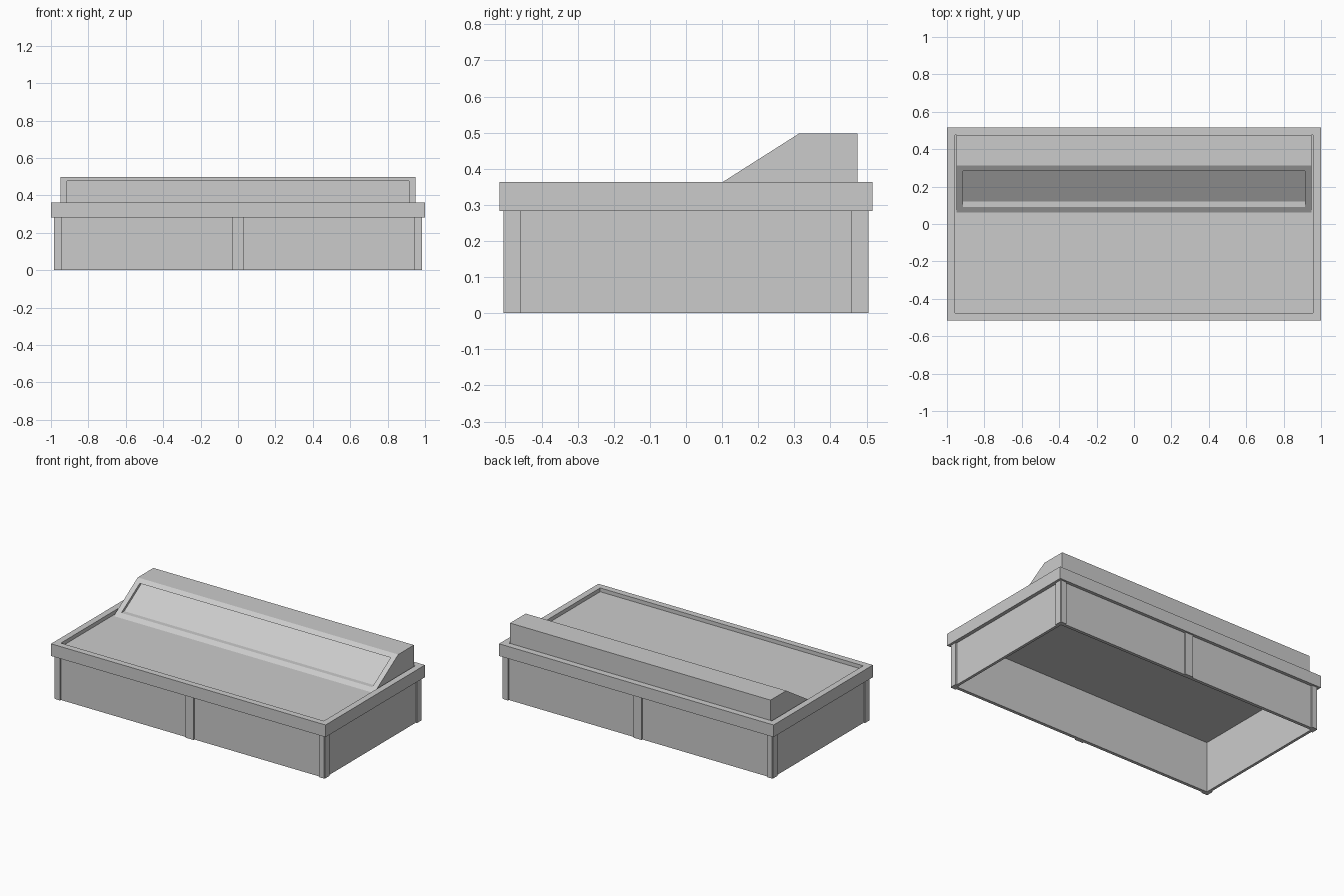
import bpy
import bmesh
from mathutils import Vector

cube = bpy.data.objects.get("Cube")
if cube:
    bpy.data.objects.remove(cube, do_unlink=True)

grey = bpy.data.materials.new("plain grey")
grey.use_nodes = True
colour = (0.6, 0.6, 0.6, 1)
grey.diffuse_color = colour
grey.node_tree.nodes["Principled BSDF"].inputs["Base Color"].default_value = colour


def finish(name, bm):
    bmesh.ops.recalc_face_normals(bm, faces=bm.faces[:])
    mesh = bpy.data.meshes.new(name)
    bm.to_mesh(mesh)
    bm.free()
    mesh.materials.append(grey)
    obj = bpy.data.objects.new(name, mesh)
    bpy.context.collection.objects.link(obj)
    return obj


def box(name, x0, x1, y0, y1, z0, z1):
    bm = bmesh.new()
    bmesh.ops.create_cube(bm, size=1)
    size = Vector((x1 - x0, y1 - y0, z1 - z0))
    middle = Vector((x0 + x1, y0 + y1, z0 + z1)) / 2
    for v in bm.verts:
        v.co = v.co * size + middle
    return finish(name, bm)


def frame(name, outer, inner, z0, z1):
    """Hollow rectangular frame, open above and below."""
    bm = bmesh.new()
    signs = [(-1, -1), (1, -1), (1, 1), (-1, 1)]
    rings = [[bm.verts.new((sx * w, sy * d, z)) for sx, sy in signs]
             for (w, d), z in ((outer, z0), (outer, z1), (inner, z1), (inner, z0))]
    for a, b in zip(rings, rings[1:] + rings[:1]):
        for i in range(4):
            j = (i + 1) % 4
            bm.faces.new((a[i], a[j], b[j], b[i]))
    return finish(name, bm)


RIM_BOTTOM, RIM_TOP, DECK = 0.283, 0.363, 0.338
INNER = (0.958, 0.475)

# Base walls, overhanging rim and the sunken deck
frame("base_walls", (0.976, 0.496), INNER, 0, RIM_BOTTOM)
frame("top_rim", (1, 0.517), INNER, RIM_BOTTOM, RIM_TOP)
box("deck", -INNER[0], INNER[0], -INNER[1], INNER[1], DECK - 0.005, DECK)

# Corner trim plates and centre battens
for sy, end in ((-1, "front"), (1, "back")):
    ys = sorted((sy * 0.49, sy * 0.505))
    box(end + "_centre_batten", -0.03, 0.03, *ys, 0, RIM_BOTTOM)
    for sx, side in ((-1, "right"), (1, "left")):
        box(f"{end}_{side}_corner_trim", *sorted((sx * 0.943, sx * 0.981)), *ys, 0, RIM_BOTTOM)
        box(f"{side}_{end}_corner_trim", *sorted((sx * 0.97, sx * 0.985)),
            *sorted((sy * 0.457, sy * 0.501)), 0, RIM_BOTTOM)

# Sloped console with a recessed panel
bm = bmesh.new()
profile = [(0.062, DECK), (0.312, 0.497), (0.475, 0.497), (0.475, DECK)]
end_face = bm.faces.new([bm.verts.new((-0.949, y, z)) for y, z in profile])
extruded = bmesh.ops.extrude_face_region(bm, geom=[end_face])["geom"]
bmesh.ops.translate(bm, vec=(1.898, 0, 0),
                    verts=[g for g in extruded if isinstance(g, bmesh.types.BMVert)])
bmesh.ops.recalc_face_normals(bm, faces=bm.faces[:])
slope = min(bm.faces, key=lambda f: f.normal.y - 0.1 * f.normal.z)
bmesh.ops.inset_region(bm, faces=[slope], thickness=0.035, use_even_offset=True)
panel = bmesh.ops.extrude_face_region(bm, geom=[slope])["geom"]
bmesh.ops.translate(bm, vec=(0, 0.03, 0),
                    verts=[g for g in panel if isinstance(g, bmesh.types.BMVert)])
if slope.is_valid:
    bmesh.ops.delete(bm, geom=[slope], context="FACES_ONLY")
finish("sloped_console", bm)
